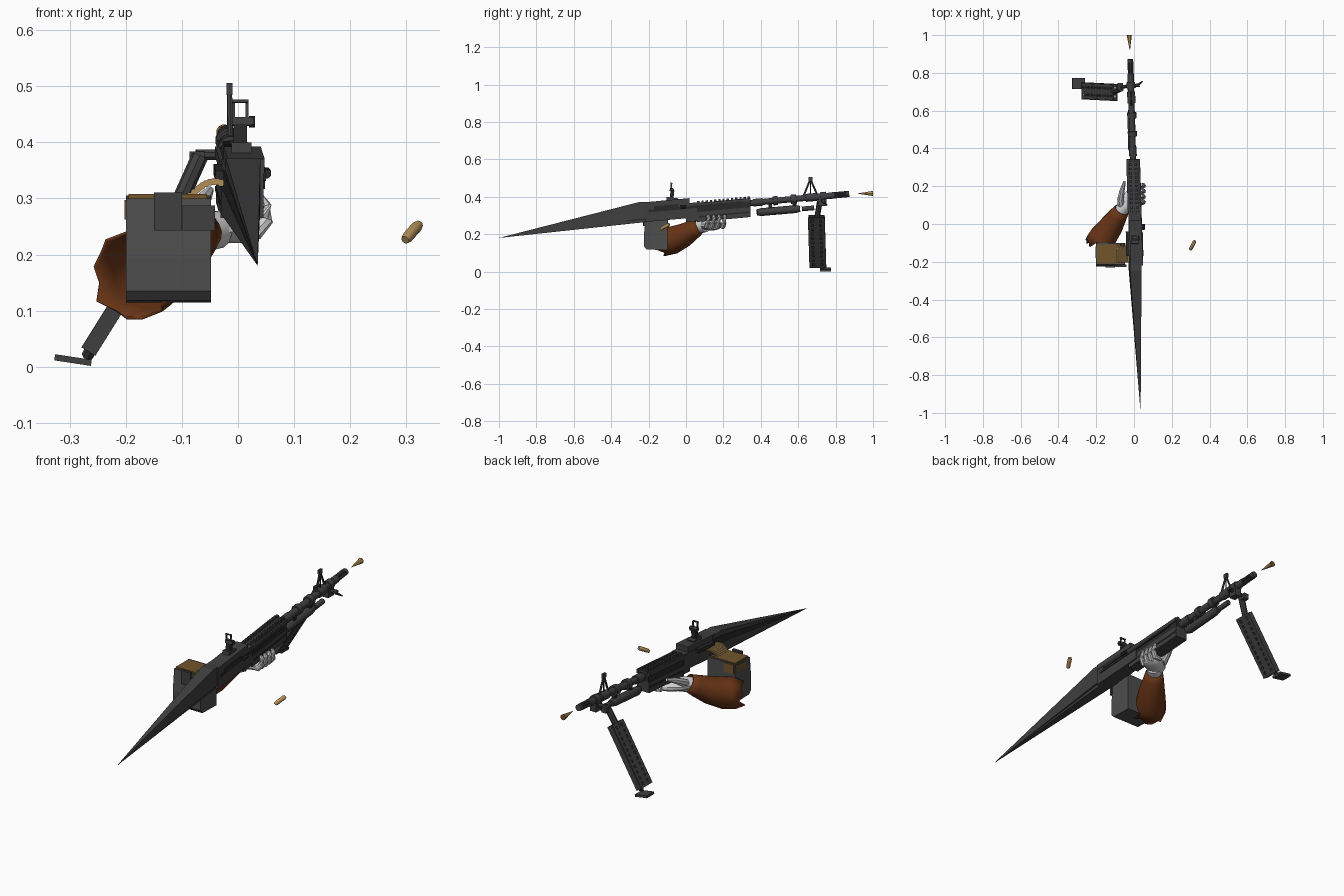
import bpy, bmesh, math
from mathutils import Vector, Euler

if "Cube" in bpy.data.objects:
    bpy.data.objects.remove(bpy.data.objects["Cube"], do_unlink=True)


def material(name, r, g, b):
    m = bpy.data.materials.new(name)
    m.use_nodes = True
    m.diffuse_color = (r, g, b, 1)
    m.node_tree.nodes["Principled BSDF"].inputs["Base Color"].default_value = (r, g, b, 1)
    return m


STEEL = material("gunmetal", .05, .05, .052)
DARK = material("blackened steel", .022, .022, .023)
GREY = material("box grey", .075, .075, .077)
BROWN = material("sleeve brown", .14, .035, .008)
GLOVE = material("pale glove", .62, .62, .64)
BRASS = material("brass", .45, .27, .10)
TAN = material("dark tan", .17, .09, .025)


def finish(name, bm, mat, smooth=False):
    bmesh.ops.recalc_face_normals(bm, faces=bm.faces)
    me = bpy.data.meshes.new(name)
    bm.to_mesh(me)
    bm.free()
    me.materials.append(mat)
    ob = bpy.data.objects.new(name, me)
    bpy.context.collection.objects.link(ob)
    if smooth:
        bpy.ops.object.select_all(action='DESELECT')
        ob.select_set(True)
        bpy.context.view_layer.objects.active = ob
        bpy.ops.object.shade_smooth_by_angle(angle=math.radians(40))
    return ob


def hull(name, pts, mat):
    bm = bmesh.new()
    for p in pts:
        bm.verts.new(p)
    bmesh.ops.convex_hull(bm, input=bm.verts)
    return finish(name, bm, mat)


def tube(name, pts, radii, mat, sides=10, smooth=True, flat=1, caps=True, jag=0):
    """Loft rings along a path; flat squashes them, jag tears the first ring."""
    pts = [Vector(p) for p in pts]
    bm, rings = bmesh.new(), []
    for i, p in enumerate(pts):
        d = (pts[min(i + 1, len(pts) - 1)] - pts[max(i - 1, 0)]).normalized()
        q = d.to_track_quat('Z', 'Y')
        r = radii[i] if isinstance(radii, (list, tuple)) else radii
        ring = []
        for k in range(sides):
            a = math.tau * (k + .5) / sides
            z = jag * math.sin(k * 2.6) if i == 0 else 0
            ring.append(bm.verts.new(p + q @ Vector((r * math.cos(a), r * flat * math.sin(a), z))))
        rings.append(ring)
    for a, b in zip(rings, rings[1:]):
        for k in range(sides):
            n = (k + 1) % sides
            bm.faces.new((a[k], a[n], b[n], b[k]))
    if caps:
        bm.faces.new(rings[0][::-1])
        bm.faces.new(rings[-1])
    return finish(name, bm, mat, smooth)


def box(name, c, size, mat, rot=(0, 0, 0)):
    e = Euler(rot)
    return hull(name, [Vector(c) + e.to_matrix() @ Vector((i * size[0], j * size[1], k * size[2])) / 2
                       for i in (-1, 1) for j in (-1, 1) for k in (-1, 1)], mat)


def G(y, dx=0, dz=0):
    """Point beside the slightly pitched and yawed bore line."""
    return Vector((.005 - .029 * y + dx, y, .335 + .092 * y + dz))


def gbox(name, y0, y1, x0, x1, z0, z1, mat):
    return hull(name, [G(y, x, z) for y in (y0, y1) for x in (x0, x1) for z in (z0, z1)], mat)


def grod(name, y0, y1, r, mat, dx=0, dz=0, sides=12):
    return tube(name, [G(y0, dx, dz), G(y1, dx, dz)], r, mat, sides)


# Long drawn-out stock: two spikes and a dark core sharing one tip
tip = Vector((.035, -1, .18))


def spike(name, y, x0, x1, z0, z1, mat):
    hull(name, [tip] + [(x, yy, z) for yy in (y, y + .07) for x in (x0, x1) for z in (z0, z1)], mat)


spike("stock_upper", -.25, -.022, .04, .338, .372, STEEL)
spike("stock_lower", -.22, -.030, .030, .272, .322, STEEL)
spike("stock_core", -.24, -.026, .032, .305, .350, DARK)
spike("stock_side_fin", -.22, .030, .040, .29, .37, STEEL)

# Receiver
gbox("receiver", -.22, .06, -.034, .034, -.05, .030, STEEL)
gbox("feed_cover", -.22, .02, -.030, .036, .030, .056, STEEL)
gbox("feed_tray", -.17, -.04, -.05, .04, .012, .030, DARK)
gbox("receiver_step", .0, .10, -.028, .028, -.07, .028, STEEL)
gbox("side_rail", -.2, .3, .030, .037, .0, .014, DARK)
grod("cocking_knob", -.03, .0, .009, DARK, .045, .012, 8)

# Handguard with ribbed heat cover
gbox("handguard", .06, .345, -.034, .032, -.075, -.022, STEEL)
gbox("handguard_groove", .07, .34, -.036, .034, -.052, -.044, DARK)
gbox("heat_cover", .06, .345, -.032, .030, -.022, .020, DARK)
gbox("heat_cover_top", .05, .345, -.026, .024, .018, .027, STEEL)
for i in range(13):
    y = .06 + i * .0225
    for x in (-.023, .007):
        gbox("cover_rib", y, y + .012, x, x + .014, .022, .036, STEEL)
for s in (-1, 1):
    gbox("cover_edge", .05, .345, s * .032 - .004, s * .032 + .004, .008, .026, STEEL)

# Barrel, collars, gas cylinder
grod("barrel", .3, .79, .017, STEEL)
for y, w, r in ((.36, .05, .021), (.465, .025, .025), (.56, .03, .025), (.64, .06, .022), (.72, .03, .024)):
    grod("barrel_collar", y, y + w, r, STEEL)
tube("gas_cylinder", [(-.008, .38, .317), (-.012, .40, .318), (-.014, .585, .334), (-.014, .61, .336)],
     [.016, .021, .021, .016], STEEL)
grod("gas_plug", .62, .685, .013, STEEL, 0, -.057)
for y in (.44, .57):
    gbox("gas_bracket", y, y + .02, -.008, .008, -.05, -.01, DARK)

# Slotted flash hider
grod("flash_hider_core", .77, .865, .008, DARK)
grod("flash_hider_base", .765, .795, .018, STEEL)
grod("flash_hider_tip", .855, .872, .016, STEEL)
for k in range(5):
    a = math.tau * k / 5
    grod("flash_hider_prong", .79, .86, .0055, STEEL, .012 * math.cos(a), .012 * math.sin(a), 6)

# Front sight: A-frame with a small head
top = Vector((-.015, .665, .495))
for y in (.63, .70):
    tube("front_sight_leg", [G(y, 0, .015), top], .005, STEEL, 6)
box("front_sight_head", top, (.011, .022, .022), STEEL)
tube("front_sight_post", [G(.665, 0, .01), top], .003, DARK, 6)

# Rear sight frame
tilt = (-.12, 0, 0)
box("rear_sight_base", (.006, -.075, .385), (.036, .06, .022), STEEL, tilt)
box("rear_sight_stem", (.004, -.075, .41), (.024, .02, .05), DARK, tilt)
box("rear_sight_block", (.008, -.076, .437), (.038, .022, .014), STEEL, tilt)
for x in (-.008, .016):
    box("rear_sight_side", (x, -.079, .457), (.005, .008, .034), STEEL, tilt)
box("rear_sight_top", (.004, -.081, .473), (.029, .008, .005), STEEL, tilt)
tube("rear_sight_drum", [(.02, -.076, .437), (.03, -.076, .437)], .011, DARK, 8)

# Bipod: hinge, neck, perforated channel leg, foot
tube("bipod_hinge", [(-.075, .725, .378), (.03, .735, .378)], .010, STEEL, 8)
box("bipod_knob", (-.073, .73, .37), (.027, .035, .028), STEEL)
tube("bipod_catch", [(.02, .735, .372), (.045, .755, .355)], [.008, .003], DARK, 6)
box("bipod_bracket", (-.017, .73, .375), (.034, .045, .05), STEEL)
hi, lo = Vector((-.068, .695, .345)), Vector((-.268, .705, .025))
down = (lo - hi).normalized()
out = down.cross(Vector((0, 1, 0))).normalized()
wide = Vector((0, 1, 0))
tube("bipod_neck", [hi + Vector((0, .02, .03)), hi + down * .09], .015, STEEL, 8)
start, length, rows = .06, .315, 23
for s, w in ((1, .045), (-1, .040)):
    bm = bmesh.new()
    cols = (-1, -.62, -.38, .38, .62, 1)
    grid = [[bm.verts.new(hi + down * (start + length * r / rows) + wide * (c * w) + out * (s * .012))
             for c in cols] for r in range(rows + 1)]
    for r in range(rows):
        for c in range(5):
            if not (r % 2 and c in (1, 3)):      # punched holes
                bm.faces.new((grid[r][c], grid[r][c + 1], grid[r + 1][c + 1], grid[r + 1][c]))
    leg = finish("bipod_leg_plate", bm, STEEL)
    mod = leg.modifiers.new("thickness", 'SOLIDIFY')
    mod.thickness, mod.offset = .005, 0
for s in (-1, 1):
    hull("bipod_leg_wall", [hi + down * t + wide * (s * .043 + e) + out * o
                            for t in (start, start + length) for e in (-.002, .002) for o in (-.014, .014)], STEEL)
tube("bipod_shin", [lo - down * .03, lo + Vector((0, .03, -.005))], .011, STEEL, 8)
box("bipod_foot", (-.294, .745, .012), (.066, .058, .011), STEEL, (0, .15, 0))

# Ammunition box with rounded lower front, open top and flaps
side = [(-.10, .305), (-.215, .300), (-.212, .215), (-.225, .195), (-.225, .135), (-.21, .118), (-.10, .115)]
hull("ammo_box", [(x, y, z) for x in (-.2, -.048) for y, z in side], GREY)
box("ammo_box_filling", (-.125, -.158, .304), (.14, .1, .008), TAN)
box("ammo_box_flap", (-.125, -.225, .277), (.05, .012, .068), STEEL)
box("ammo_box_latch", (-.070, -.221, .265), (.058, .012, .045), STEEL)
box("ammo_box_patch", (-.165, -.0985, .28), (.055, .004, .045), TAN)
box("ammo_box_side_patch", (-.2005, -.15, .28), (.004, .06, .035), TAN)
for i in range(9):
    t = i / 8
    x, z = -.085 + .055 * t, .305 + .025 * math.sin(t * 2)
    tube("belt_round", [(x, -.205, z), (x, -.14, z), (x, -.125, z), (x, -.10, z + .002)],
         [.0065, .0065, .004, .001], BRASS, 8)

# Sleeve with a torn end
sleeve = tube("sleeve", [(-.185, -.115, .163), (-.165, -.07, .168), (-.12, -.01, .195),
                         (-.085, .045, .228), (-.065, .075, .248)],
              [.080, .074, .064, .050, .041], BROWN, 16, caps=False, jag=.022)
mod = sleeve.modifiers.new("cloth", 'SOLIDIFY')
mod.thickness = .005

# Gloved hand cradling the handguard
tube("wrist", [(-.10, .03, .222), (-.065, .075, .24), (-.035, .105, .245)], [.033, .036, .034], GLOVE, 12)
tube("palm", [(-.07, .075, .240), (-.045, .11, .247), (-.01, .135, .247), (.022, .15, .245), (.035, .155, .245)],
     [.030, .046, .050, .044, .030], GLOVE, 12, flat=.55)
for i in range(4):
    y = .105 + .029 * i
    tube("finger", [(.0, y, .242), (.034, y + .005, .240), (.050, y + .011, .262),
                    (.048, y + .014, .286), (.040, y + .015, .302)],
         [.012, .014, .0135, .012, .007], GLOVE, 8)
tube("thumb", [(-.065, .09, .250), (-.072, .13, .272), (-.062, .18, .298), (-.05, .225, .315)],
     [.020, .018, .014, .007], GLOVE, 8)

# Muzzle flash cone with darker streaks
nose, end = Vector((-.022, .92, .417)), Vector((-.025, 1, .418))
cone = tube("muzzle_flash", [nose, end], [.001, .014], BRASS, 12, False)
cone.data.materials.append(TAN)
for f in cone.data.polygons:
    f.material_index = f.index % 2

# Ejected casing
tube("ejected_casing", [(.298, -.135, .226), (.302, -.128, .231), (.319, -.096, .250), (.323, -.09, .254)],
     [.0075, .010, .010, .0075], BRASS, 10)
